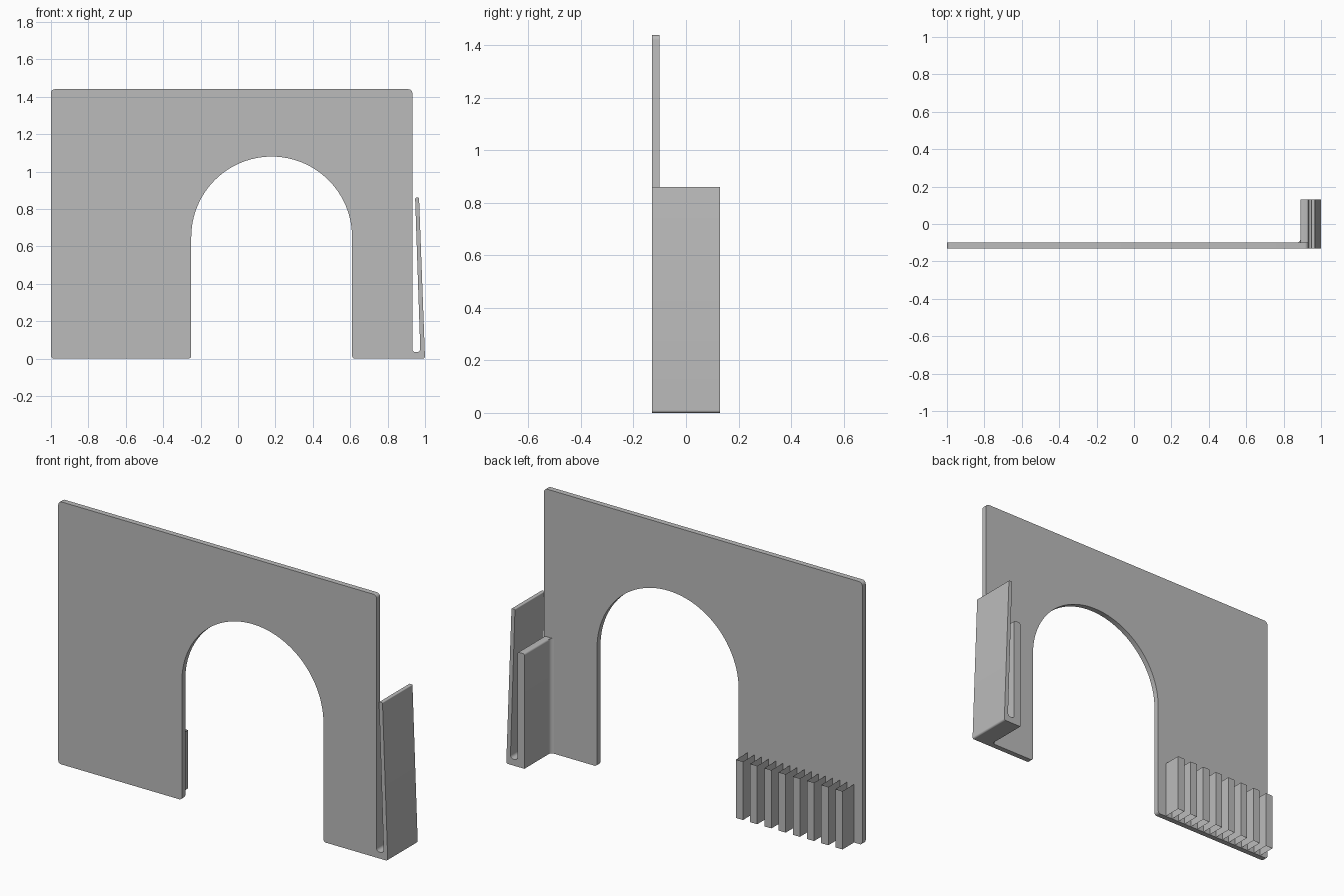
import bpy, bmesh, math
from mathutils import Vector

cube = bpy.data.objects.get("Cube")
if cube:
    bpy.data.objects.remove(cube, do_unlink=True)

# Single grey plastic
grey = bpy.data.materials.new("grey_plastic")
grey.use_nodes = True
colour = (0.5, 0.5, 0.5, 1)
grey.diffuse_color = colour
grey.node_tree.nodes["Principled BSDF"].inputs["Base Color"].default_value = colour

FRONT, BACK, REAR = -0.13, -0.10, 0.13   # plate front, plate back, clip rear


def rounded(corners, steps=8):
    """Turn (x, z, radius) corners into a list of points with arcs."""
    out = []
    n = len(corners)
    for i, (x, z, r) in enumerate(corners):
        p = Vector((x, 0, z))
        if r == 0:
            out.append(p)
            continue
        a, b = corners[i - 1], corners[(i + 1) % n]
        u = (Vector((a[0], 0, a[1])) - p).normalized()
        v = (Vector((b[0], 0, b[1])) - p).normalized()
        half = u.angle(v) / 2
        c = p + (u + v).normalized() * (r / math.sin(half))
        start = (p + u * (r / math.tan(half)) - c).normalized()
        end = (p + v * (r / math.tan(half)) - c).normalized()
        count = steps * 3 if r > 0.1 else steps
        out += [c + start.slerp(end, k / count) * r for k in range(count + 1)]
    clean = [p for i, p in enumerate(out) if (p - out[i - 1]).length > 1e-4]
    return clean


def finish(name, bm):
    mesh = bpy.data.meshes.new(name)
    bm.to_mesh(mesh)
    bm.free()
    mesh.materials.append(grey)
    obj = bpy.data.objects.new(name, mesh)
    bpy.context.collection.objects.link(obj)
    bpy.ops.object.select_all(action='DESELECT')
    obj.select_set(True)
    bpy.context.view_layer.objects.active = obj
    bpy.ops.object.shade_smooth_by_angle(angle=math.radians(30))
    return obj


def prism(name, points, offset):
    bm = bmesh.new()
    face = bm.faces.new([bm.verts.new(p) for p in points])
    ext = bmesh.ops.extrude_face_region(bm, geom=[face], use_keep_orig=True)
    moved = [g for g in ext["geom"] if isinstance(g, bmesh.types.BMVert)]
    bmesh.ops.translate(bm, verts=moved, vec=offset)
    bmesh.ops.recalc_face_normals(bm, faces=bm.faces)
    return finish(name, bm)


# Leaning spring flap and slot floor, shared by plate and clip
flap = [(1.0, 0, 0.01), (0.968, 0.86, 0.005), (0.947, 0.86, 0.005),
        (0.975, 0.035, 0.017), (0.932, 0.035, 0.017)]

# Arched plate
plate = [(-1, 0, 0.015), (-1, 1.44, 0.02), (0.932, 1.44, 0.02)]
plate += flap[::-1]
plate += [(0.61, 0, 0.015), (0.61, 1.08, 0.43),
          (-0.25, 1.08, 0.43), (-0.25, 0, 0.015)]
prism("arched_plate", [p + Vector((0, FRONT, 0)) for p in rounded(plate)],
      (0, BACK - FRONT, 0))

# Side clip behind the plate
CLIP_TOP, CLIP_X = 0.63, 0.89
clip = [(CLIP_X, 0, 0)] + flap + [(0.932, CLIP_TOP, 0.01), (CLIP_X, CLIP_TOP, 0.01)]
prism("side_clip", [p + Vector((0, BACK, 0)) for p in rounded(clip)],
      (0, REAR - BACK, 0))

# Fillet between clip and plate
R = 0.02
arc = [Vector((CLIP_X - R + R * math.sin(t), BACK + R - R * math.cos(t), 0))
       for t in (k * math.pi / 12 for k in range(7))]
prism("clip_fillet", [Vector((CLIP_X, BACK, 0))] + arc, (0, 0, CLIP_TOP))

# Row of hollow ribs, open at top and bottom
PITCH, WIDTH, HEIGHT = 0.0863, 0.043, 0.32
bm = bmesh.new()
for i in range(8):
    x0 = -0.95 + i * PITCH
    x1 = x0 + WIDTH
    path = [(x0, BACK), (x0, 0), (x1, 0), (x1, BACK)]
    low = [bm.verts.new((x, y, 0)) for x, y in path]
    high = [bm.verts.new((x, y, HEIGHT)) for x, y in path]
    for k in range(3):
        bm.faces.new((low[k + 1], low[k], high[k], high[k + 1]))
bmesh.ops.recalc_face_normals(bm, faces=[])
finish("hollow_ribs", bm)
